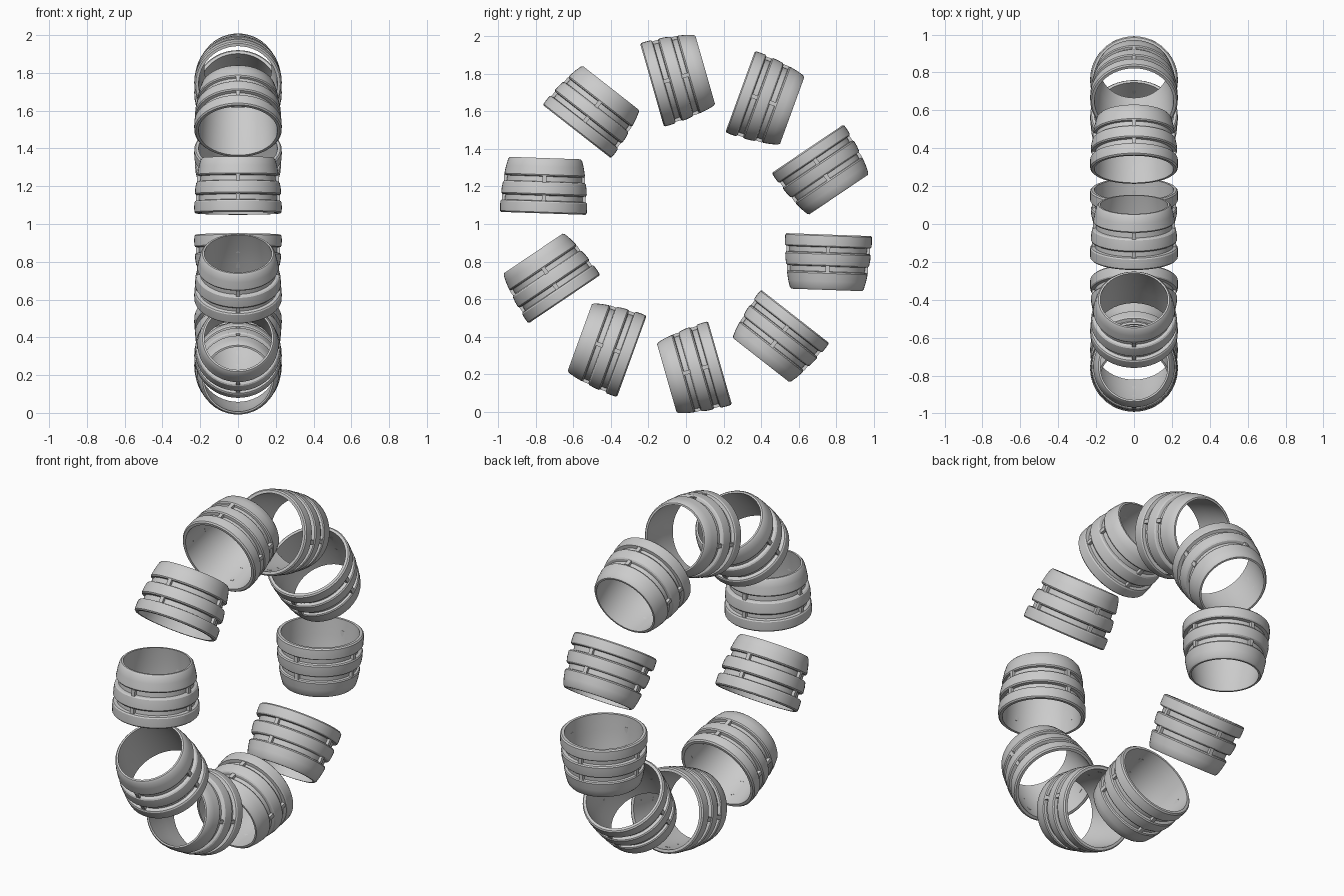
import bpy, bmesh
from math import radians, sin, cos, pi
from mathutils import Matrix

if "Cube" in bpy.data.objects:
    bpy.data.objects.remove(bpy.data.objects["Cube"])

COUNT, SEG = 10, 48
RING_R, TOP = 0.762, -0.03      # barrel axis distance from centre, wide-end offset

# closed wall section: (radius, distance from the wide end)
PROFILE = [
    (0.209, 0.000), (0.224, 0.000), (0.231, 0.007), (0.232, 0.030), (0.231, 0.058), (0.226, 0.065),
    (0.208, 0.068), (0.206, 0.095),                                   # first groove
    (0.223, 0.098), (0.228, 0.105), (0.226, 0.135), (0.221, 0.161), (0.215, 0.167),
    (0.201, 0.170), (0.199, 0.197),                                   # second groove
    (0.211, 0.200), (0.215, 0.207), (0.207, 0.250), (0.197, 0.285), (0.188, 0.295),
    (0.178, 0.295), (0.196, 0.200), (0.205, 0.100),
]


def barrel_mesh():
    bm = bmesh.new()
    rings = []
    for i in range(SEG):
        a = 2 * pi * i / SEG
        rings.append([bm.verts.new((r * cos(a), r * sin(a), -h)) for r, h in PROFILE])
    n = len(PROFILE)
    for i in range(SEG):
        p, q = rings[i], rings[(i + 1) % SEG]
        for j in range(n):
            k = (j + 1) % n
            bm.faces.new((p[j], p[k], q[k], q[j]))
    # small spacer blocks bridging the grooves, four per groove
    for r, h in ((0.214, 0.0815), (0.207, 0.1835)):
        for i in range(4):
            m = (Matrix.Rotation(i * pi / 2, 4, 'Z') @ Matrix.Translation((r, 0, -h))
                 @ Matrix.Diagonal((0.018, 0.022, 0.036, 1)))
            bmesh.ops.create_cube(bm, size=1, matrix=m)
    bmesh.ops.recalc_face_normals(bm, faces=bm.faces)
    # move the barrel out from the circle centre
    bmesh.ops.translate(bm, verts=bm.verts, vec=(0, RING_R, TOP))
    me = bpy.data.meshes.new("barrel_segment")
    bm.to_mesh(me)
    bm.free()
    return me


# ten barrels around a vertical circle
mesh = barrel_mesh()
for k in range(COUNT):
    ob = bpy.data.objects.new(f"barrel_segment_{k + 1}", mesh)
    bpy.context.collection.objects.link(ob)
    ob.location = (0, 0, 1)
    ob.rotation_euler = (radians(-2 + 36 * k), 0, 0)
    if k == 0:
        bpy.context.view_layer.objects.active = ob
        ob.select_set(True)
        bpy.ops.object.shade_smooth_by_angle(angle=radians(30))
        ob.select_set(False)
